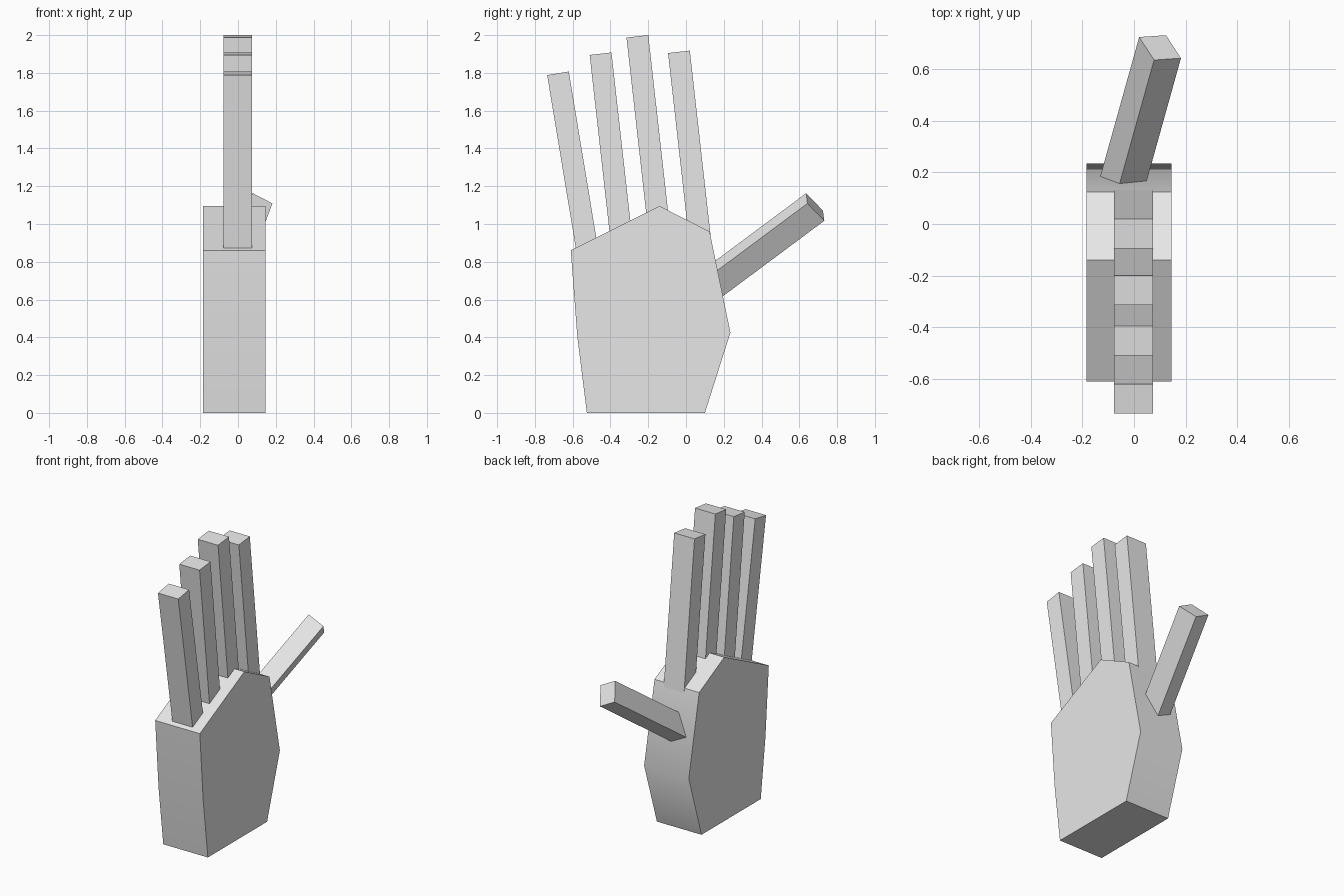
import bpy, bmesh, math
from mathutils import Vector

if "Cube" in bpy.data.objects:
    bpy.data.objects.remove(bpy.data.objects["Cube"], do_unlink=True)

GREY = (0.8, 0.8, 0.8, 1)
mat = bpy.data.materials.new("light grey")
mat.use_nodes = True
mat.diffuse_color = GREY
mat.node_tree.nodes["Principled BSDF"].inputs["Base Color"].default_value = GREY


def prism(name, outline, sweep):
    """Extrude a closed outline of 3D points along the sweep vector."""
    bm = bmesh.new()
    face = bm.faces.new([bm.verts.new(p) for p in outline])
    new = bmesh.ops.extrude_face_region(bm, geom=[face], use_keep_orig=True)["geom"]
    bmesh.ops.translate(bm, vec=sweep,
                        verts=[g for g in new if isinstance(g, bmesh.types.BMVert)])
    bmesh.ops.recalc_face_normals(bm, faces=bm.faces)
    mesh = bpy.data.meshes.new(name)
    bm.to_mesh(mesh)
    bm.free()
    mesh.materials.append(mat)
    obj = bpy.data.objects.new(name, mesh)
    bpy.context.collection.objects.link(obj)
    return obj


# Palm: seven-sided slab, its gently bent edges smoothed
palm_outline = [(-0.525, 0), (0.10, 0), (0.235, 0.425), (0.125, 0.96),
                (-0.14, 1.095), (-0.61, 0.86), (-0.575, 0.40)]
palm = prism("palm", [(-0.185, y, z) for y, z in palm_outline], Vector((0.33, 0, 0)))
bpy.ops.object.select_all(action='DESELECT')
palm.select_set(True)
bpy.context.view_layer.objects.active = palm
bpy.ops.object.shade_smooth_by_angle(angle=math.radians(31))

# Fingers: tilted square bars given by upper corner (y, z), tilt and length
fingers = [("little_finger", -0.735, 1.788, 9.4, 1.00),
           ("ring_finger", -0.510, 1.895, 6.4, 1.05),
           ("middle_finger", -0.315, 1.987, 6.4, 1.05),
           ("index_finger", -0.095, 1.905, 6.4, 1.03)]
for name, y, z, tilt, length in fingers:
    a = math.radians(tilt)
    across = Vector((0, math.cos(a), math.sin(a))) * 0.116
    down = Vector((0, math.sin(a), -math.cos(a))) * length
    tip = Vector((-0.077, y, z))
    prism(name, [tip, tip + across, tip + across + down, tip + down],
          Vector((0.150, 0, 0)))

# Thumb: bar swept from its tip back into the palm
tip = Vector((0.078, 0.636, 1.163))
side = Vector((0.104, 0.007, -0.054))
under = Vector((-0.058, 0.089, -0.092))
prism("thumb", [tip, tip + side, tip + side + under, tip + under],
      Vector((-0.132, -0.473, -0.352)) * 1.2)
